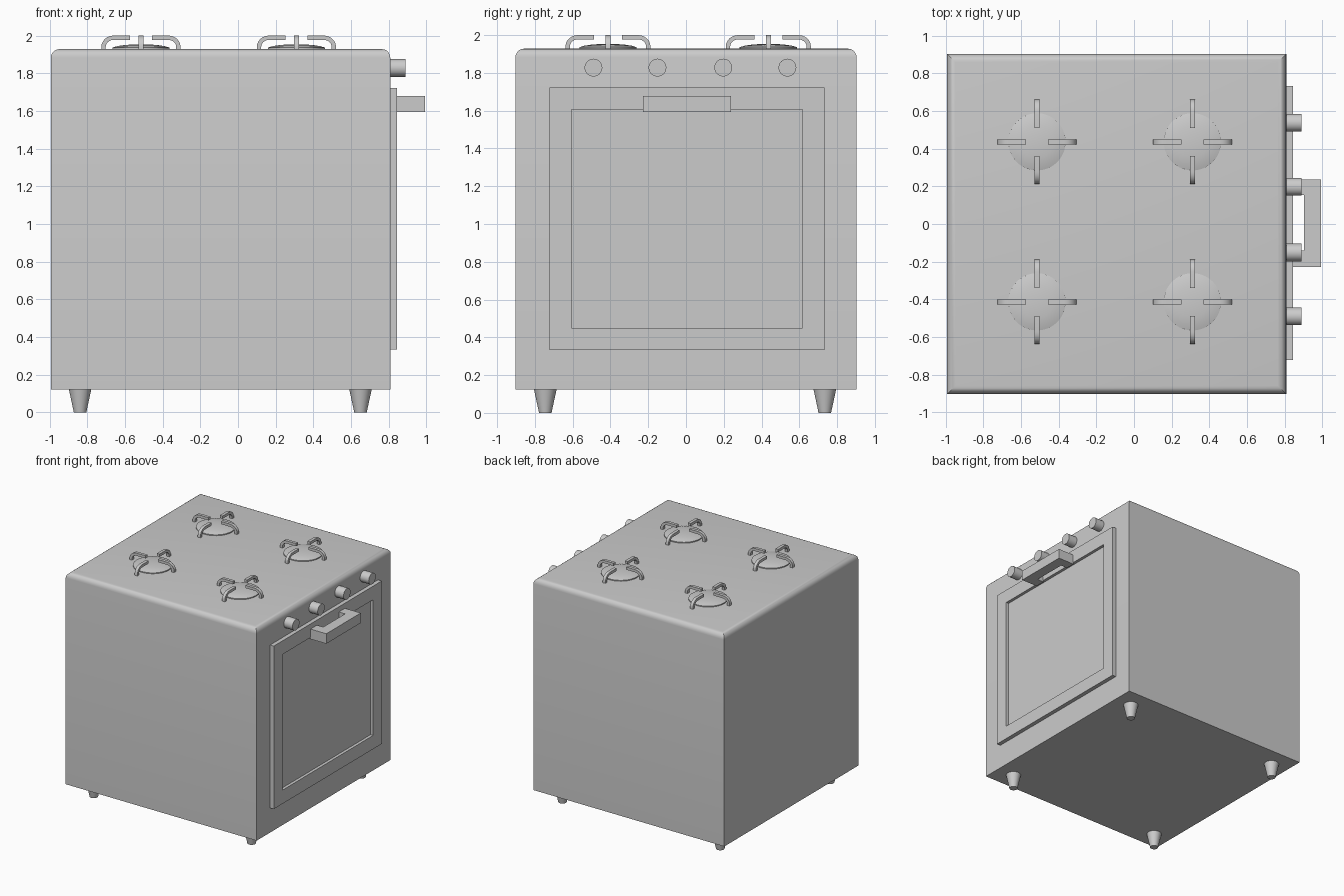
import bpy, bmesh, math
from math import sin, cos, pi
from mathutils import Vector, Matrix

if "Cube" in bpy.data.objects:
    bpy.data.objects.remove(bpy.data.objects["Cube"])


def finish(name, bm, smooth=True):
    bmesh.ops.recalc_face_normals(bm, faces=bm.faces)
    me = bpy.data.meshes.new(name)
    bm.to_mesh(me)
    bm.free()
    ob = bpy.data.objects.new(name, me)
    bpy.context.collection.objects.link(ob)
    if smooth:
        me.shade_smooth()
        me.set_sharp_from_angle(angle=math.radians(35))
    return ob


def box(lo, hi):
    bm = bmesh.new()
    lo, hi = Vector(lo), Vector(hi)
    size = hi - lo
    bmesh.ops.create_cube(bm, size=1, matrix=Matrix.Translation((lo + hi) / 2) @ Matrix.Diagonal((*size, 1)))
    return bm


def prism(points, offset):
    bm = bmesh.new()
    face = bm.faces.new([bm.verts.new(p) for p in points])
    new = bmesh.ops.extrude_face_region(bm, geom=[face])["geom"]
    bmesh.ops.translate(bm, vec=offset, verts=[v for v in new if isinstance(v, bmesh.types.BMVert)])
    return bm


def cone(name, loc, r_bottom, r_top, depth, rot=Matrix(), sides=32):
    bm = bmesh.new()
    bmesh.ops.create_cone(bm, cap_ends=True, segments=sides, radius1=r_bottom, radius2=r_top,
                          depth=depth, matrix=Matrix.Translation(loc) @ rot)
    return finish(name, bm)


# Body: sharp sides and bottom, rounded top rim
bm = box((-0.993, -0.903, 0.123), (0.808, 0.903, 1.928))
rim = [e for e in bm.edges if all(v.co.z > 1.9 for v in e.verts)]
bmesh.ops.bevel(bm, geom=rim, offset=0.045, segments=5, profile=0.5, affect='EDGES')
finish("oven_body", bm)

# Door with recessed window
bm = box((0.80, -0.722, 0.333), (0.843, 0.733, 1.722))
bm.normal_update()
front = max(bm.faces, key=lambda f: f.calc_center_median().x)
bmesh.ops.inset_region(bm, faces=[front], thickness=0.164)
window = bmesh.ops.extrude_discrete_faces(bm, faces=[front])["faces"][0]
bmesh.ops.translate(bm, vec=(-0.025, 0, 0), verts=window.verts)
finish("oven_door", bm, False)

# U-shaped door handle
outline = [(0.84, -0.227), (0.992, -0.227), (0.992, 0.237), (0.84, 0.237),
           (0.84, 0.155), (0.902, 0.155), (0.902, -0.14), (0.84, -0.14)]
finish("door_handle", prism([(x, y, 1.593) for x, y in outline], (0, 0, 0.085)), False)

# Control knobs
for i, y in enumerate((-0.49, -0.151, 0.197, 0.537)):
    cone(f"knob_{i + 1}", (0.845, y, 1.828), 0.047, 0.047, 0.09, Matrix.Rotation(pi / 2, 4, 'Y'))

# Tapered feet
for x in (-0.838, 0.65):
    for y in (-0.745, 0.735):
        cone("foot", (x, y, 0.0625), 0.033, 0.06, 0.125)


# Burner: shallow dome cap
def burner_cap(x, y):
    bm = bmesh.new()
    profile = [(0.152, 1.925), (0.152, 1.936), (0.125, 1.944), (0.085, 1.950), (0.04, 1.953), (0, 1.954)]
    verts = [bm.verts.new((r, 0, z)) for r, z in profile]
    edges = [bm.edges.new(p) for p in zip(verts, verts[1:])]
    bmesh.ops.spin(bm, geom=verts + edges, axis=(0, 0, 1), cent=(0, 0, 0), angle=2 * pi, steps=40)
    bmesh.ops.remove_doubles(bm, verts=bm.verts, dist=0.0001)
    bmesh.ops.translate(bm, vec=(x, y, 0), verts=bm.verts)
    finish("burner_cap", bm)


# Pan support: bent flat bar pointing at the burner centre
def pan_support(x, y, k):
    reach = 0.225 if k % 2 else 0.21
    c = (reach - 0.065, 1.94)
    steps = [i * pi / 12 for i in range(7)]
    pts = [(reach, 1.92)] + [(c[0] + 0.065 * cos(a), c[1] + 0.06 * sin(a)) for a in steps]
    pts += [(reach - 0.151, 2.0), (reach - 0.151, 1.977)]
    pts += [(c[0] + 0.042 * cos(a), c[1] + 0.037 * sin(a)) for a in reversed(steps)]
    pts += [(reach - 0.023, 1.92)]
    bm = prism([(u, -0.013, w) for u, w in pts], (0, 0.026, 0))
    bm.transform(Matrix.Translation((x, y, 0)) @ Matrix.Rotation(k * pi / 2, 4, 'Z'))
    finish("pan_support", bm)


for bx in (-0.515, 0.31):
    for by in (-0.413, 0.436):
        burner_cap(bx, by)
        for k in range(4):
            pan_support(bx, by, k)
